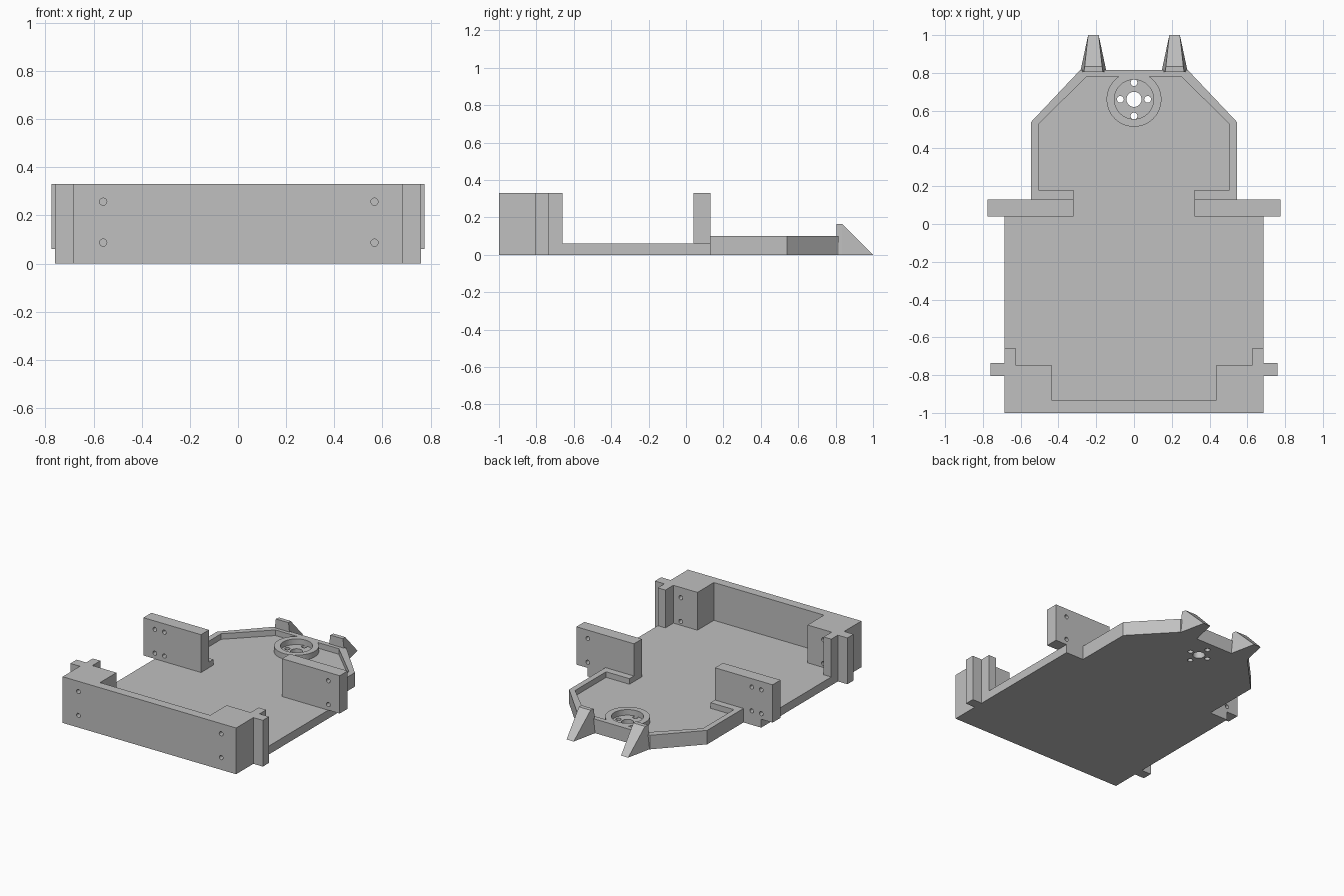
import bpy, bmesh, math
from mathutils import Matrix, Vector

default = bpy.data.objects.get("Cube")
if default:
    bpy.data.objects.remove(default, do_unlink=True)

grey = bpy.data.materials.new("plain_grey")
grey.use_nodes = True
GREY = (0.53, 0.53, 0.53, 1)
grey.diffuse_color = GREY
grey.node_tree.nodes["Principled BSDF"].inputs["Base Color"].default_value = GREY

FLOOR, RIM, TOP = 0.06, 0.10, 0.33
HUB = Vector((0, 0.66, 0))


def add_object(name, bm):
    bmesh.ops.recalc_face_normals(bm, faces=bm.faces)
    mesh = bpy.data.meshes.new(name)
    bm.to_mesh(mesh)
    bm.free()
    mesh.materials.append(grey)
    obj = bpy.data.objects.new(name, mesh)
    bpy.context.collection.objects.link(obj)
    return obj


def prism(name, outline, z0, z1):
    """Extrude a plan outline from z0 to z1."""
    bm = bmesh.new()
    face = bm.faces.new([bm.verts.new((x, y, z0)) for x, y in outline])
    new = bmesh.ops.extrude_face_region(bm, geom=[face])["geom"]
    verts = [v for v in new if isinstance(v, bmesh.types.BMVert)]
    bmesh.ops.translate(bm, verts=verts, vec=(0, 0, z1 - z0))
    return add_object(name, bm)


def mirrored(half):
    """Close a half outline by reflecting it across x = 0."""
    return half + [(-x, y) for x, y in reversed(half)]


def drill(obj, holes, axis="Z"):
    """Cut round holes, given as (centre, radius, length, sides)."""
    bm = bmesh.new()
    turn = Matrix.Rotation(math.pi / 2, 4, "X") if axis == "Y" else Matrix()
    for centre, radius, length, sides in holes:
        bmesh.ops.create_cone(bm, cap_ends=True, segments=sides, radius1=radius,
                              radius2=radius, depth=length,
                              matrix=Matrix.Translation(centre) @ turn)
    cutter = add_object("hole_cutter", bm)
    cutter.hide_render = True
    mod = obj.modifiers.new("holes", "BOOLEAN")
    mod.operation, mod.solver, mod.object = "DIFFERENCE", "EXACT", cutter
    graph = bpy.context.evaluated_depsgraph_get()
    mesh = bpy.data.meshes.new_from_object(obj.evaluated_get(graph))
    obj.modifiers.clear()
    obj.data = mesh
    bpy.data.objects.remove(cutter, do_unlink=True)


# Floor plate with the hub mounting holes
floor = prism("floor_plate", mirrored([
    (0.685, -1), (0.685, 0.13), (0.545, 0.13), (0.545, 0.54), (0.285, 0.815)]), 0, FLOOR)
offsets = [(0.072, 0), (-0.072, 0), (0, 0.088), (0, -0.088)]
drill(floor, [(HUB, 0.04, 1, 32)] +
      [(HUB + Vector((x, y, 0)), 0.018, 1, 20) for x, y in offsets])

# Raised rim around the tapered end
outer = [(0.32, 0.13), (0.545, 0.13), (0.545, 0.54), (0.285, 0.815)]
inner = [(0.32, 0.18), (0.505, 0.18), (0.505, 0.53), (0.25, 0.78)]
left_inner = [(-x, y) for x, y in inner]
prism("rim", mirrored(outer) + left_inner + inner[::-1], FLOOR, RIM)

# Hub ring
circle = [(HUB.x + 0.145 * math.cos(math.tau * i / 64),
           HUB.y + 0.145 * math.sin(math.tau * i / 64)) for i in range(64)]
ring = prism("hub_ring", circle, FLOOR, RIM)
drill(ring, [(HUB, 0.104, 1, 64)])

# Front wall with stepped corner blocks
wall = prism("front_wall", mirrored([
    (0.435, -0.935), (0.435, -0.75), (0.625, -0.75), (0.625, -0.66),
    (0.685, -0.66), (0.685, -1)]), FLOOR, TOP)
drill(wall, [((x, -0.87, z), 0.015, 0.4, 20)
             for x in (-0.56, 0.567) for z in (0.087, 0.257)], "Y")

# Paired parts
for side, s in (("left", 1), ("right", -1)):
    # Upright tab outside the front wall corner
    prism(side + "_tab", [(s * x, y) for x, y in (
        (0.685, -0.805), (0.76, -0.805), (0.76, -0.735), (0.685, -0.735))], 0, TOP)

    # Mid bracket, with one column of holes on the left and two on the right
    bracket = prism(side + "_bracket", [(s * x, y) for x, y in (
        (0.32, 0.04), (0.775, 0.04), (0.775, 0.13), (0.32, 0.13))], FLOOR, TOP)
    columns = (0.685,) if s > 0 else (-0.685, -0.61)
    drill(bracket, [((x, 0.085, z), 0.015, 0.3, 20)
                    for x in columns for z in (0.1, 0.27)], "Y")

    # Tapered prong: cross-sections along y as (y, height, bottom and top half width)
    bm = bmesh.new()
    sections = []
    for y, height, low, high in ((0.805, 0.165, 0.07, 0.05),
                                 (0.835, 0.165, 0.063, 0.046)):
        sections.append([bm.verts.new((s * 0.215 + x, y, z)) for x, z in (
            (-low, 0), (low, 0), (high, height), (-high, height))])
    for end in sections:
        bm.faces.new(end)
    for i in range(4):
        j = (i + 1) % 4
        bm.faces.new((sections[0][i], sections[0][j], sections[1][j], sections[1][i]))
    # Wedge tip running down to the ground
    front = sections[1]
    bm.faces.remove(next(f for f in bm.faces if all(v in front for v in f.verts)))
    tip_a, tip_b = [bm.verts.new((s * 0.215 + x, 1, 0)) for x in (-0.028, 0.028)]
    bm.faces.new((front[0], front[1], tip_b, tip_a))
    bm.faces.new((front[3], front[2], tip_b, tip_a))
    bm.faces.new((front[0], front[3], tip_a))
    bm.faces.new((front[1], front[2], tip_b))
    add_object(side + "_prong", bm)
